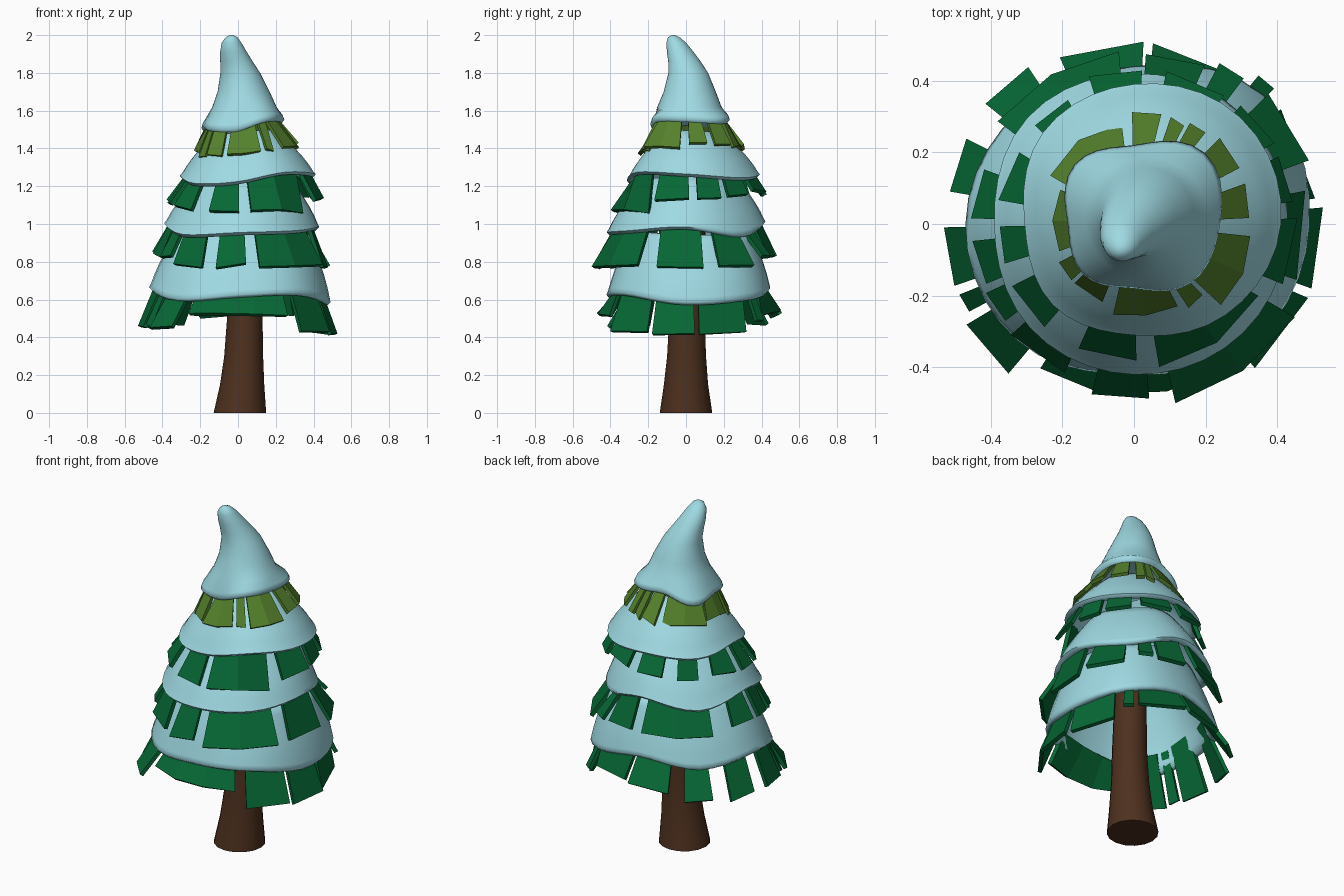
import bpy, bmesh, math, random
from mathutils import Vector

if "Cube" in bpy.data.objects:
    bpy.data.objects.remove(bpy.data.objects["Cube"])

random.seed(4)
SEG = 40


def material(name, rgb):
    m = bpy.data.materials.new(name)
    m.diffuse_color = (*rgb, 1)
    m.use_nodes = True
    m.node_tree.nodes["Principled BSDF"].inputs["Base Color"].default_value = m.diffuse_color
    return m


SNOW = material("snow blue", (0.35, 0.70, 0.77))
GREEN = material("pine green", (0.002, 0.135, 0.035))
OLIVE = material("olive green", (0.09, 0.22, 0.025))
BARK = material("bark brown", (0.075, 0.03, 0.013))


def around(vals, deg):
    """Smooth periodic interpolation of values spaced evenly round the tree."""
    n = len(vals)
    u = (deg % 360) / 360 * n
    i, f = int(u), u - int(u)
    a, b, c, d = (vals[(i + k) % n] for k in (-1, 0, 1, 2))
    return b + 0.5 * f * (c - a + f * (2 * a - 5 * b + 4 * c - d + f * (3 * (b - c) + d - a)))


def finish(name, bm, mat, smooth_angle=None):
    bmesh.ops.recalc_face_normals(bm, faces=bm.faces[:])
    me = bpy.data.meshes.new(name)
    bm.to_mesh(me)
    bm.free()
    me.materials.append(mat)
    ob = bpy.data.objects.new(name, me)
    bpy.context.collection.objects.link(ob)
    if smooth_angle:
        bpy.ops.object.select_all(action='DESELECT')
        ob.select_set(True)
        bpy.context.view_layer.objects.active = ob
        bpy.ops.object.shade_smooth_by_angle(angle=math.radians(smooth_angle))
    return ob


def loft(name, rings, mat, angle, closed=False):
    """Skin a list of rings of points; join last to first, or cap both ends."""
    bm = bmesh.new()
    vr = [[bm.verts.new(p) for p in ring] for ring in rings]
    n = len(vr[0])
    pairs = list(zip(vr, vr[1:])) + ([(vr[-1], vr[0])] if closed else [])
    for a, b in pairs:
        for i in range(n):
            j = (i + 1) % n
            bm.faces.new((a[i], a[j], b[j], b[i]))
    if not closed:
        bm.faces.new(vr[0])
        bm.faces.new(vr[-1])
    return finish(name, bm, mat, angle)


def circle(cx, cy, z, r, n=SEG):
    return [(cx + r * math.cos(2 * math.pi * i / n), cy + r * math.sin(2 * math.pi * i / n), z)
            for i in range(n)]


def rim_ring(radii, zs, ratio=1.0, inset=0.0, dz=0.0, t=0.0, ztop=0.0):
    """Wavy ring: rim shape scaled by ratio and raised by t towards ztop."""
    pts = []
    for i in range(SEG):
        a = 360 * i / SEG
        r = around(radii, a) * ratio - inset
        z = around(zs, a) * (1 - t) + ztop * t + dz
        pts.append((r * math.cos(math.radians(a)) + 0.03 * t,
                    r * math.sin(math.radians(a)) + 0.02 * t, z))
    return pts


def snow_skirt(name, radii, zs, ztop, k):
    """Hollow bell of snow, open at the top where the next layer covers it."""
    ts = [0.7, 0.6, 0.45, 0.3, 0.18, 0.08]
    ratio = lambda t: 1 - k * t ** 1.3
    rings = [rim_ring(radii, zs, ratio(t), 0, 0, t, ztop) for t in ts]
    rings += [rim_ring(radii, zs, 1, 0.0, 0.015), rim_ring(radii, zs, 1, 0.015, 0),
              rim_ring(radii, zs, 1, 0.04, 0.005)]
    rings += [rim_ring(radii, zs, ratio(t), 0.05, 0, t, ztop) for t in ts[::-1]]
    loft(name, rings, SNOW, 70, closed=True)


def needles(name, radii, zs, leaves, mat, thick=0.022, reach=0.4):
    """Thick hanging planks; each leaf is (start deg, end deg, outer radius, bottom z)."""
    bm = bmesh.new()
    for a0, a1, rout, zbot in leaves:
        n = max(1, round((a1 - a0) / 22))
        rows = []
        for i in range(n + 1):
            a = a0 + (a1 - a0) * i / n
            lo = Vector((rout + random.uniform(-0.006, 0.006), zbot + random.uniform(-0.015, 0.015)))
            rim = Vector((min(around(radii, a) - 0.022, rout - 0.02), around(zs, a) + 0.01))
            hi = rim + (rim - lo) * reach
            d = (lo - hi).normalized()
            off = Vector((d.y, -d.x)) * thick
            ca, sa = math.cos(math.radians(a)), math.sin(math.radians(a))
            rows.append([bm.verts.new((p.x * ca, p.x * sa, p.y))
                         for p in (hi, lo, lo + off, hi + off)])
        for p, q in zip(rows, rows[1:]):
            for j in range(4):
                m = (j + 1) % 4
                bm.faces.new((p[j], p[m], q[m], q[j]))
        bm.faces.new(rows[0])
        bm.faces.new(rows[-1])
    finish(name, bm, mat)


# Trunk, flared at the foot and leaning slightly
loft("trunk", [circle(cx, cy, z, r, 16) for cx, cy, z, r in (
    (0.01, 0, 0, 0.139), (0.022, 0, 0.15, 0.117), (0.03, 0.003, 0.3, 0.103),
    (0.036, 0.005, 0.5, 0.094), (0.04, 0.02, 0.9, 0.085), (0.04, 0.02, 1.3, 0.07))], BARK, 40)

# Rim radius and rim height of each snow layer, every 45 degrees from +x
R1, Z1 = (.49, .51, .44, .45, .47, .46, .42, .47), (.57, .60, .66, .62, .65, .59, .61, .62)
R2, Z2 = (.43, .43, .42, .42, .39, .41, .42, .43), (.97, .93, 1.0, .95, .99, .93, .94, .95)
R3, Z3 = (.41, .42, .39, .36, .305, .32, .31, .36), (1.25, 1.23, 1.25, 1.23, 1.24, 1.2, 1.21, 1.26)
R4, Z4 = (.24, .28, .22, .235, .185, .2, .18, .23), (1.54, 1.53, 1.54, 1.49, 1.5, 1.49, 1.49, 1.54)

# Snow skirts
snow_skirt("lower_snow", R1, Z1, 1.1, 0.42)
snow_skirt("middle_snow", R2, Z2, 1.37, 0.66)
snow_skirt("upper_snow", R3, Z3, 1.6, 0.88)

# Snow cap with a bent tip
cap = [rim_ring(R4, Z4, 0.4, 0, 0.05), rim_ring(R4, Z4, 1, 0.045, 0.02), rim_ring(R4, Z4, 1, 0.015, 0),
       rim_ring(R4, Z4, 1, 0, 0.015), rim_ring(R4, Z4, 0.96, 0, 0.04)]
cap += [circle(*c) for c in (
    (0.034, 0.018, 1.62, 0.170), (0.03, 0.02, 1.7, 0.138), (0.012, 0.012, 1.8, 0.105),
    (-0.008, -0.008, 1.86, 0.086), (-0.024, -0.03, 1.91, 0.071), (-0.034, -0.052, 1.96, 0.052),
    (-0.034, -0.064, 1.988, 0.032), (-0.034, -0.068, 2.0, 0.01))]
loft("snow_cap", cap, SNOW, 70)

# Needle planks below each snow layer
needles("lower_needles", R1, Z1, (
    (-20, 5, .53, .43), (8, 38, .515, .42), (44, 50, .54, .5), (53, 84, .51, .53), (87, 114, .505, .52),
    (124, 141, .53, .47), (153, 170, .52, .46), (181, 199, .53, .47), (202, 208, .52, .46),
    (211, 230, .54, .45), (237, 303, .48, .53), (310, 337, .53, .43)), GREEN, reach=0.55)
needles("middle_needles", R2, Z2, (
    (-19, 11, .48, .78), (20, 44, .52, .79), (53, 62, .51, .83), (66, 86, .48, .84), (95, 143, .48, .83),
    (160, 178, .45, .84), (186, 202, .45, .83), (205, 217, .45, .82), (222, 245, .46, .78),
    (256, 275, .49, .78), (283, 330, .515, .79)), GREEN)
needles("upper_needles", R3, Z3, (
    (-22, 2, .45, 1.14), (8, 25, .45, 1.15), (30, 48, .45, 1.16), (55, 78, .44, 1.17),
    (87, 107, .425, 1.16), (118, 135, .395, 1.13), (148, 170, .38, 1.13), (181, 197, .38, 1.12),
    (207, 229, .385, 1.09), (246, 271, .375, 1.07), (280, 330, .4, 1.07)), GREEN, reach=0.18)
needles("top_needles", R4, Z4, (
    (3, 20, .325, 1.42), (28, 45, .335, 1.42), (52, 61, .32, 1.41), (63, 71, .31, 1.41), (76, 91, .31, 1.41),
    (97, 150, .275, 1.4), (155, 200, .225, 1.39), (207, 222, .23, 1.37), (225, 248, .23, 1.36),
    (257, 298, .255, 1.38), (303, 314, .28, 1.40), (317, 354, .33, 1.41)), OLIVE, 0.018, 0.25)
